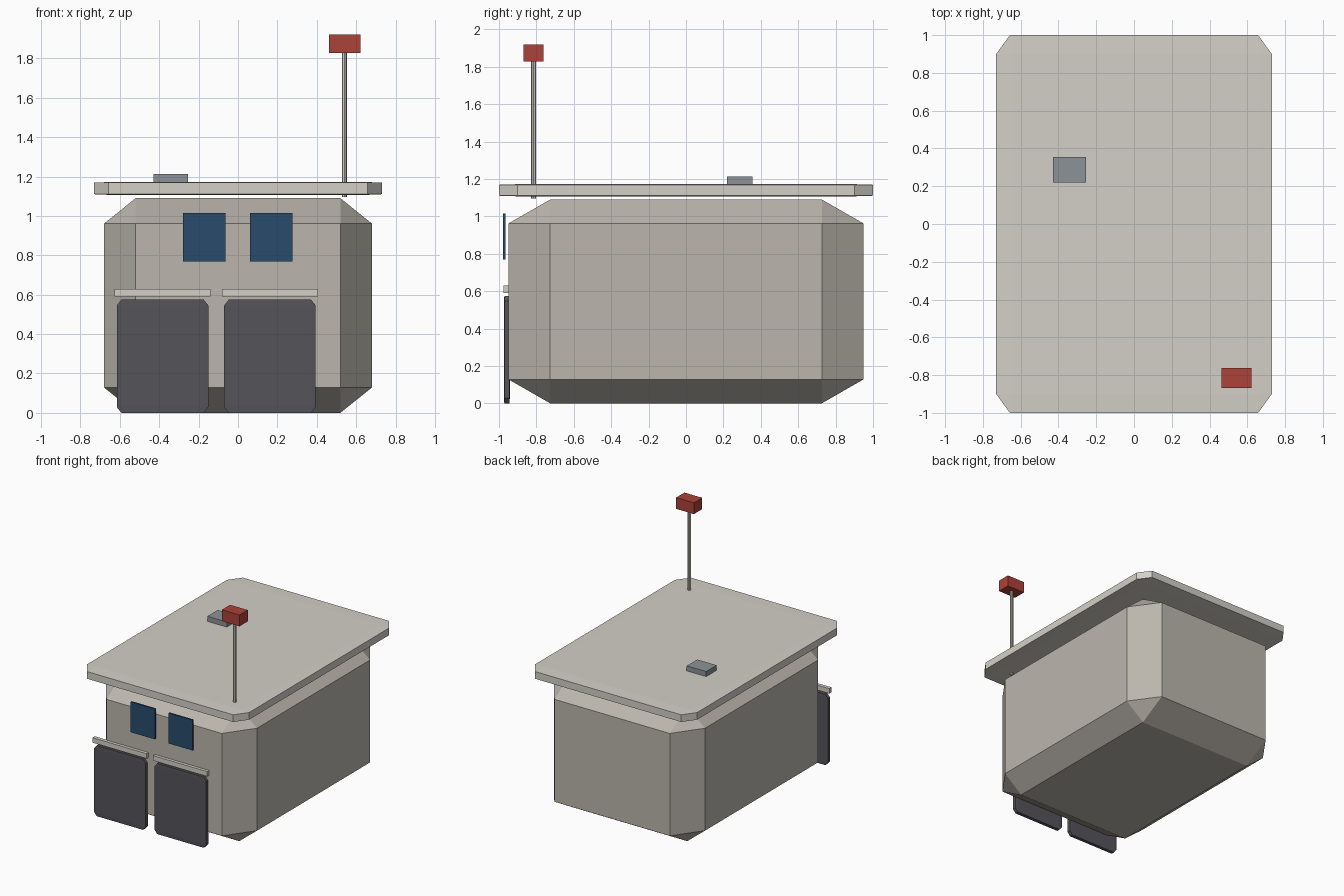
import bpy, bmesh
from mathutils import Matrix, Vector

if "Cube" in bpy.data.objects:
    bpy.data.objects.remove(bpy.data.objects["Cube"])


def material(name, rgb):
    m = bpy.data.materials.new(name)
    m.diffuse_color = (*rgb, 1)
    m.use_nodes = True
    m.node_tree.nodes["Principled BSDF"].inputs["Base Color"].default_value = m.diffuse_color
    return m


WALL = material("wall_beige", (0.50, 0.47, 0.42))
TRIM = material("trim_cream", (0.65, 0.63, 0.57))
DOOR = material("door_charcoal", (0.09, 0.087, 0.10))
GLASS = material("glass_blue", (0.021, 0.07, 0.15))
RED = material("beacon_red", (0.41, 0.055, 0.04))
GREY = material("vent_grey", (0.26, 0.29, 0.31))


def finish(name, bm, mat):
    mesh = bpy.data.meshes.new(name)
    bm.to_mesh(mesh)
    bm.free()
    mesh.materials.append(mat)
    obj = bpy.data.objects.new(name, mesh)
    bpy.context.collection.objects.link(obj)
    return obj


def box(name, x, y, z, mat, chamfer=0):
    """Box from (min, max) ranges; chamfer is a fraction of each dimension."""
    bm = bmesh.new()
    bmesh.ops.create_cube(bm, size=1)
    if chamfer:
        bmesh.ops.bevel(bm, geom=bm.edges[:], offset=chamfer, segments=1,
                        affect='EDGES')
    size = Vector([r[1] - r[0] for r in (x, y, z)])
    centre = Vector([(r[0] + r[1]) / 2 for r in (x, y, z)])
    bmesh.ops.scale(bm, vec=size, verts=bm.verts)
    bmesh.ops.translate(bm, vec=centre, verts=bm.verts)
    return finish(name, bm, mat)


# Main hall and overhanging roof slab
box("building_body", (-0.68, 0.68), (-0.95, 0.95), (0, 1.09), WALL, 0.118)
box("roof_slab", (-0.73, 0.73), (-1, 1), (1.107, 1.172), TRIM, 0.05)

# Two bay doors, each with a lintel above
for side, cx in (("left", -0.383), ("right", 0.162)):
    box(side + "_bay_door", (cx - 0.232, cx + 0.232), (-0.973, -0.942),
        (0, 0.575), DOOR, 0.05)
    box(side + "_door_lintel", (cx - 0.244, cx + 0.244), (-0.975, -0.945),
        (0.59, 0.63), TRIM)

# Upper windows
for side, cx in (("left", -0.172), ("right", 0.168)):
    box(side + "_window", (cx - 0.108, cx + 0.108), (-0.978, -0.964),
        (0.768, 1.015), GLASS)

# Roof vent
box("roof_vent", (-0.43, -0.255), (0.22, 0.355), (1.165, 1.213), GREY)

# Mast with red beacon
bm = bmesh.new()
bmesh.ops.create_cone(bm, cap_ends=True, segments=8, radius1=0.013,
                      radius2=0.013, depth=0.75,
                      matrix=Matrix.Translation((0.54, -0.815, 1.47)))
finish("mast", bm, TRIM)
box("beacon", (0.462, 0.622), (-0.868, -0.762), (1.828, 1.92), RED)
